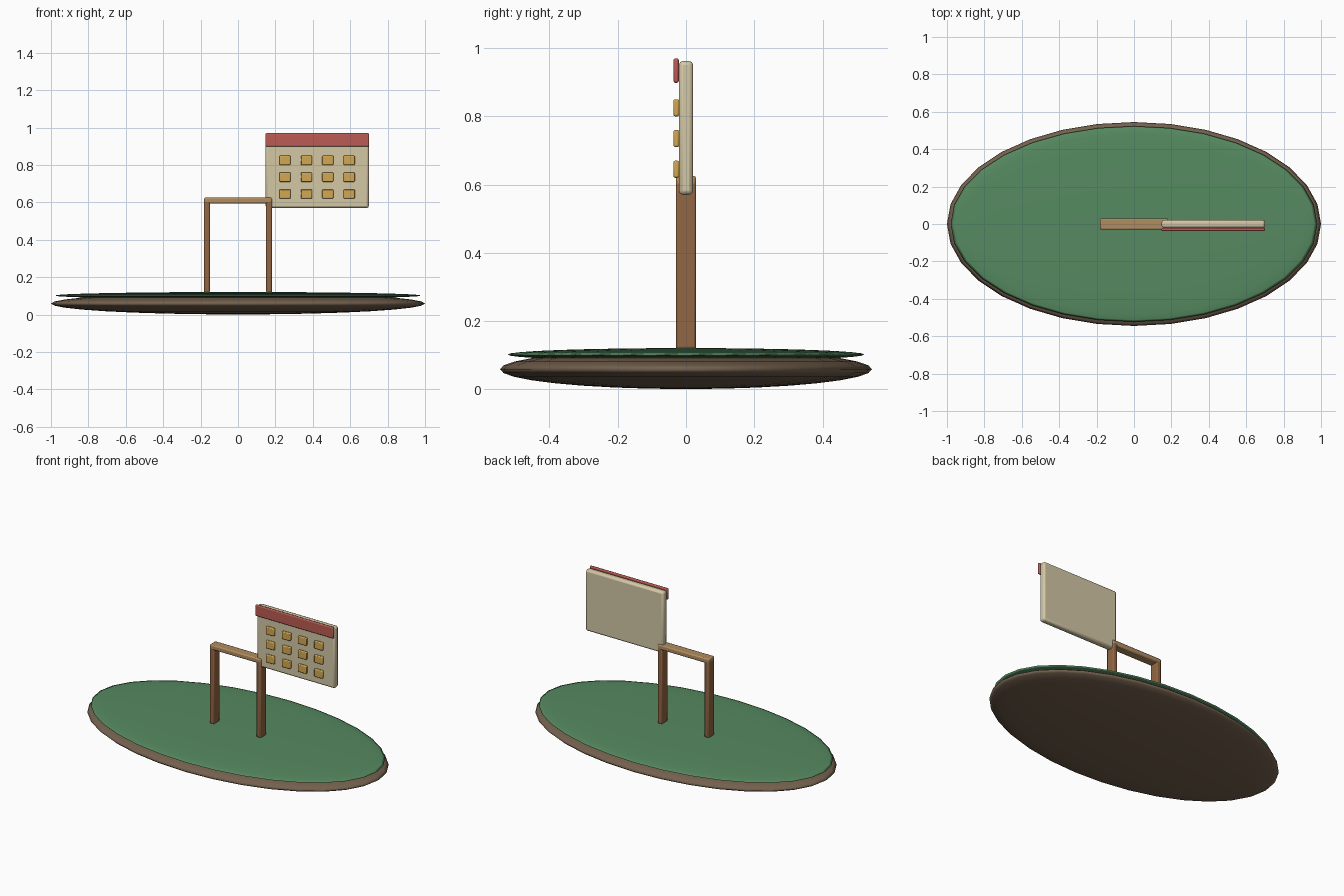
import bpy
import math

if "Cube" in bpy.data.objects:
    bpy.data.objects.remove(bpy.data.objects["Cube"])


def material(name, r, g, b):
    """Flat colour given in sRGB 0-255, stored as linear."""
    m = bpy.data.materials.new(name)
    m.diffuse_color = [((c / 255 + 0.055) / 1.055) ** 2.4 for c in (r, g, b)] + [1]
    m.use_nodes = True
    m.node_tree.nodes["Principled BSDF"].inputs["Base Color"].default_value = m.diffuse_color
    return m


earth = material("earth brown", 116, 97, 78)
grass = material("grass green", 86, 138, 97)
wood = material("post wood", 146, 102, 68)
light_wood = material("beam wood", 176, 140, 96)
cream = material("cream paper", 212, 200, 166)
red = material("header red", 186, 92, 84)
gold = material("date gold", 212, 168, 82)


def finish(name, mat, angle):
    ob = bpy.context.object
    ob.name = name
    ob.data.materials.append(mat)
    bpy.ops.object.shade_smooth_by_angle(angle=math.radians(angle))
    return ob


def disc(name, z, radii, mat):
    """Flattened sphere."""
    bpy.ops.mesh.primitive_uv_sphere_add(segments=32, ring_count=16, radius=1,
                                         location=(0, 0, z))
    bpy.context.object.scale = radii
    bpy.ops.object.transform_apply(location=False, rotation=False, scale=True)
    bpy.ops.object.shade_smooth()
    bpy.context.object.name = name
    bpy.context.object.data.materials.append(mat)


def box(name, x, y, z, mat, bevel):
    """Rounded box from (min, max) ranges."""
    spans = (x, y, z)
    bpy.ops.mesh.primitive_cube_add(size=1, location=[(a + b) / 2 for a, b in spans])
    bpy.context.object.scale = [b - a for a, b in spans]
    bpy.ops.object.transform_apply(location=False, rotation=False, scale=True)
    ob = finish(name, mat, 40)
    mod = ob.modifiers.new("rounded edges", "BEVEL")
    mod.width = bevel
    mod.segments = 2
    # keep the rounding modifier ahead of any smoothing modifier
    ob.modifiers.move(len(ob.modifiers) - 1, 0)


# island base: earth disc with a thin grass disc on top
disc("earth_base", 0.059, (1.0, 0.545, 0.058), earth)
disc("grass_top", 0.102, (0.98, 0.523, 0.019), grass)

# frame: two posts and a beam
for side, sx in (("left", -1), ("right", 1)):
    cx = 0.166 * sx
    box(side + "_post", (cx - 0.016, cx + 0.016), (-0.03, 0.03), (0.118, 0.61),
        wood, 0.007)
box("top_beam", (-0.182, 0.182), (-0.03, 0.03), (0.594, 0.625), light_wood, 0.007)

# calendar board with header strip
box("calendar_board", (0.148, 0.70), (-0.021, 0.021), (0.57, 0.962), cream, 0.012)
box("header_strip", (0.147, 0.701), (-0.037, -0.021), (0.898, 0.97), red, 0.006)

# grid of raised date tiles
for row in range(3):
    for col in range(4):
        cx = 0.251 + 0.1145 * col
        cz = 0.645 + 0.09 * row
        box(f"date_tile_{row}_{col}", (cx - 0.03, cx + 0.03), (-0.037, -0.020),
            (cz - 0.025, cz + 0.025), gold, 0.005)
